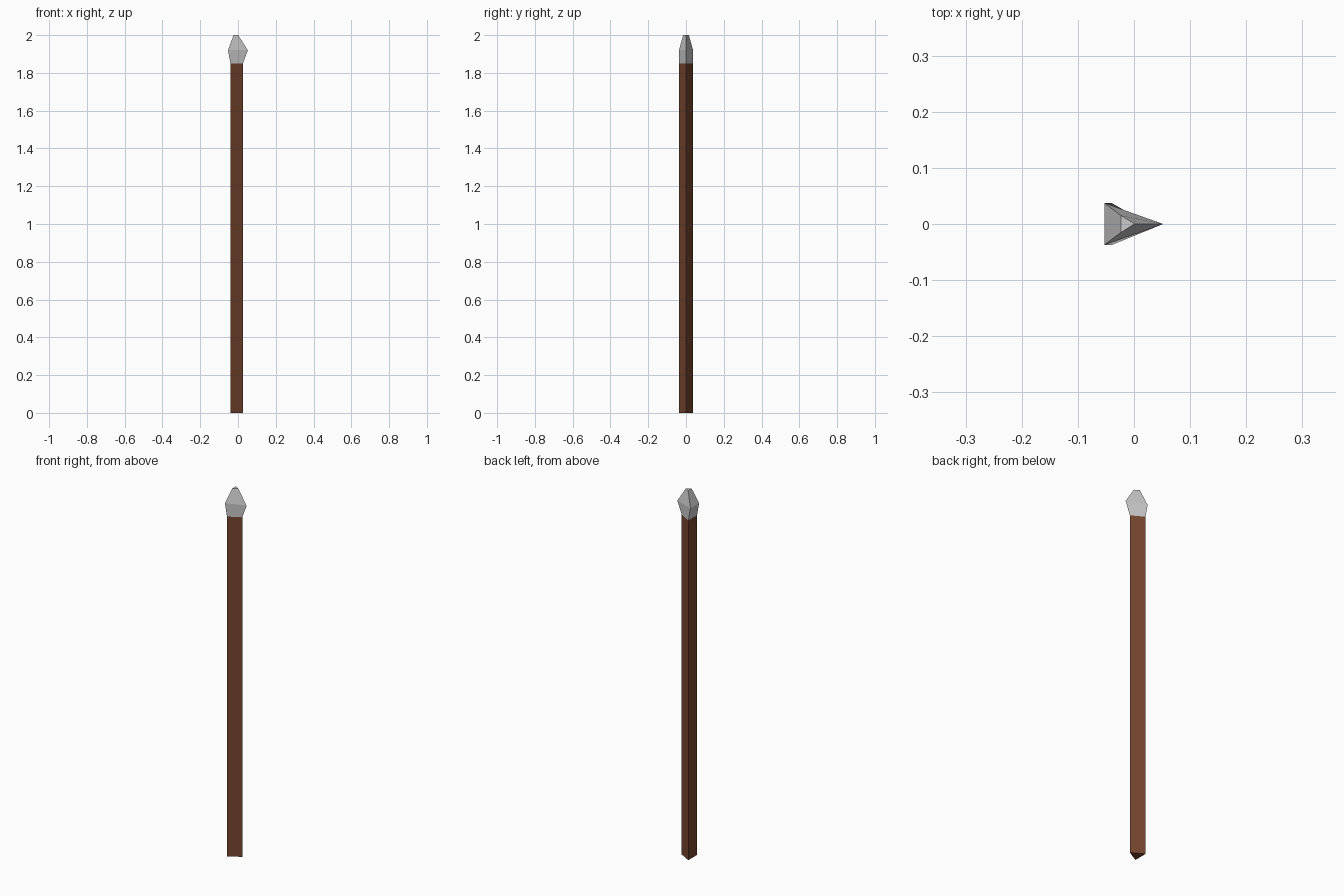
import bpy

if "Cube" in bpy.data.objects:
    bpy.data.objects.remove(bpy.data.objects["Cube"])


def triangle(back, tip, half, z):
    """Triangular ring with its flat side towards -x and a corner at +x."""
    return [(back, -half, z), (tip, 0, z), (back, half, z)]


def loft(name, rings):
    """Join triangular rings into a closed solid with capped ends."""
    verts = [v for ring in rings for v in ring]
    last = 3 * (len(rings) - 1)
    faces = [(2, 1, 0), (last, last + 1, last + 2)]
    for base in range(0, last, 3):
        for i in range(3):
            j = (i + 1) % 3
            faces.append((base + i, base + j, base + 3 + j, base + 3 + i))
    mesh = bpy.data.meshes.new(name)
    mesh.from_pydata(verts, [], faces)
    obj = bpy.data.objects.new(name, mesh)
    bpy.context.collection.objects.link(obj)
    return obj


BACK, TIP, HALF = -0.04, 0.026, 0.0375
NECK = 1.85

# Wooden three-sided shaft
shaft = loft("shaft", [triangle(BACK, TIP, HALF, 0),
                       triangle(BACK, TIP, HALF, NECK)])
wood = bpy.data.materials.new("dark_wood")
wood.diffuse_color = (0.18, 0.06, 0.027, 1)
wood.use_nodes = True
wood.node_tree.nodes["Principled BSDF"].inputs["Base Color"].default_value = wood.diffuse_color
shaft.data.materials.append(wood)

# Grey spear head: flares out from the shaft, then tapers to a blunt point
loft("spear_head", [triangle(BACK, TIP, HALF, NECK),
                    triangle(-0.053, 0.052, HALF, 1.92),
                    triangle(-0.023, 0.001, 0.015, 2.0)])
